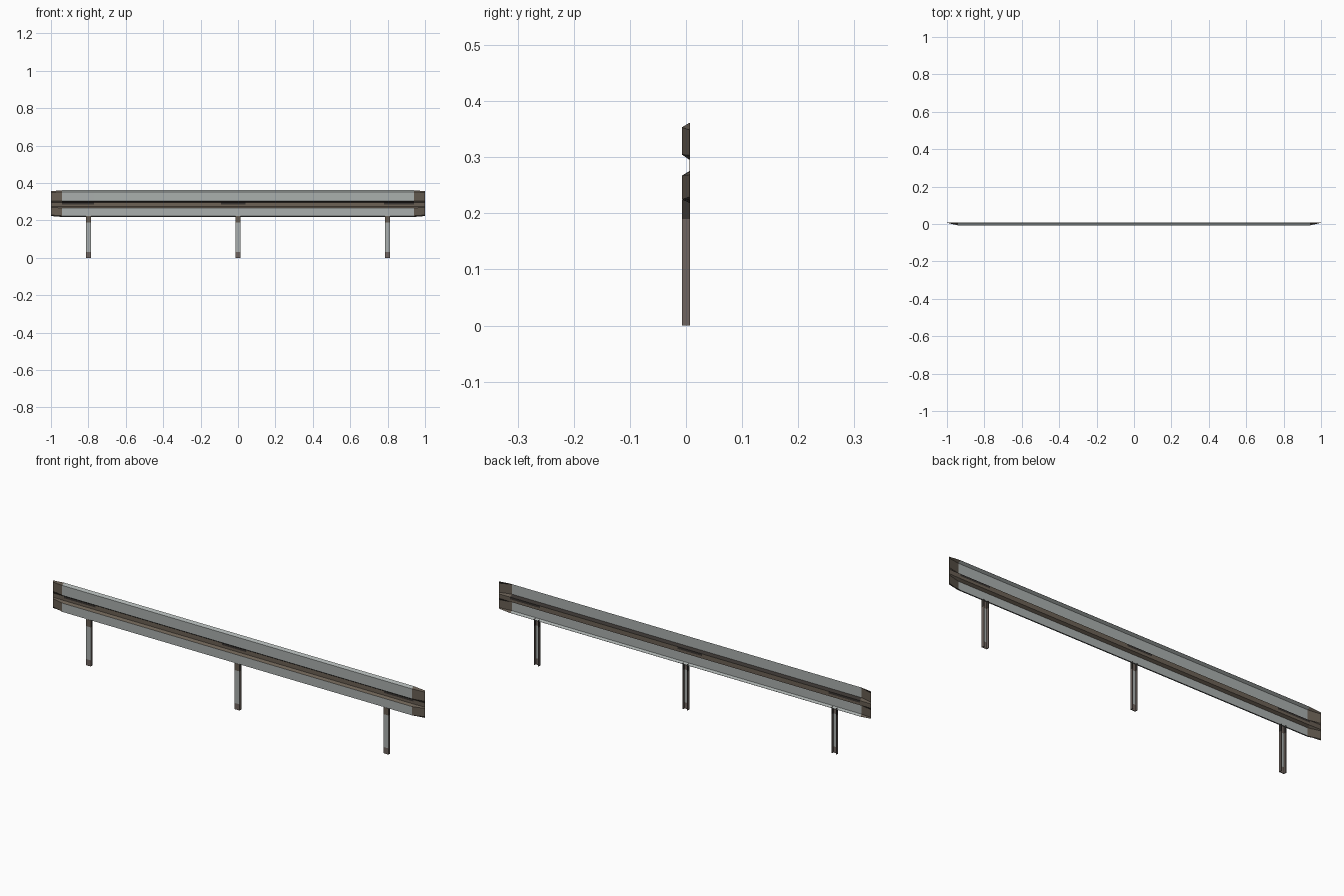
import bpy, bmesh

if "Cube" in bpy.data.objects:
    bpy.data.objects.remove(bpy.data.objects["Cube"])

def mat(name, rgb):
    m = bpy.data.materials.new(name)
    m.diffuse_color = (*rgb, 1)
    m.use_nodes = True
    m.node_tree.nodes["Principled BSDF"].inputs["Base Color"].default_value = m.diffuse_color
    return m

STEEL, BROWN, TAN, DARK, POST = range(5)
MATS = [mat("galvanised steel", (0.40, 0.43, 0.42)),
        mat("weathered brown", (0.135, 0.11, 0.085)),
        mat("dusty brown", (0.15, 0.12, 0.09)),
        mat("dark grime", (0.04, 0.034, 0.03)),
        mat("post rust", (0.16, 0.13, 0.115))]

def make_object(name, bm):
    me = bpy.data.meshes.new(name)
    bm.to_mesh(me)
    bm.free()
    for m in MATS:
        me.materials.append(m)
    ob = bpy.data.objects.new(name, me)
    bpy.context.collection.objects.link(ob)
    return ob

# Rail: double-hump sheet profile (y, z), lofted along x
F, B = -0.0068, 0.0068
PROFILE = [(B, 0.361), (F, 0.353), (F, 0.305), (B, 0.296), (B, 0.286),
           (B, 0.274), (F, 0.267), (F, 0.225), (B, 0.219)]
XS = [-1, -0.94, -0.77, -0.09, 0.04, 0.78, 0.94, 1]
GRIMY = {1, 3, 5}

bm = bmesh.new()
rows = []
for x in XS:
    if abs(x) == 1:      # ends flatten back to the rear plane
        row = [(x, B, 0.29 + (z - 0.29) * 0.93) for y, z in PROFILE]
    else:
        row = [(x, y, z) for y, z in PROFILE]
    rows.append([bm.verts.new(c) for c in row])
for i in range(len(XS) - 1):
    for j in range(len(PROFILE) - 1):
        f = bm.faces.new((rows[i][j], rows[i + 1][j], rows[i + 1][j + 1], rows[i][j + 1]))
        if i in (0, len(XS) - 2):
            f.material_index = BROWN
        elif j in (2, 3):
            f.material_index = DARK if (i in GRIMY or j == 2) else TAN
        elif j in (4, 5):
            f.material_index = TAN
        else:
            f.material_index = STEEL
bmesh.ops.recalc_face_normals(bm, faces=bm.faces[:])
rail = make_object("guard_rail", bm)
sol = rail.modifiers.new("sheet thickness", 'SOLIDIFY')
sol.thickness = 0.0012
sol.offset = 0

# Posts: channel section, open at the back, coloured by height
SECTION = [(-0.0135, -0.0072), (0.0135, -0.0072), (0.0135, 0.0072), (0.0105, 0.0072),
           (0.0105, -0.0040), (-0.0105, -0.0040), (-0.0105, 0.0072), (-0.0135, 0.0072)]
LEVELS = [0, 0.03, 0.19, 0.224]

def post(name, px):
    bm = bmesh.new()
    rings = [[bm.verts.new((px + x, y, z)) for x, y in SECTION] for z in LEVELS]
    n = len(SECTION)
    for k in range(len(LEVELS) - 1):
        for i in range(n):
            j = (i + 1) % n
            f = bm.faces.new((rings[k][i], rings[k][j], rings[k + 1][j], rings[k + 1][i]))
            if k == 2 and i != 4:
                f.material_index = DARK if i != 0 else BROWN
            elif i in (0, 4) and k == 1:
                f.material_index = STEEL
            else:
                f.material_index = POST
    for ring in (rings[0], rings[-1]):
        bm.faces.new(ring).material_index = POST
    bmesh.ops.recalc_face_normals(bm, faces=bm.faces[:])
    make_object(name, bm)

for name, px in (("left_post", -0.8), ("middle_post", 0), ("right_post", 0.8)):
    post(name, px)
